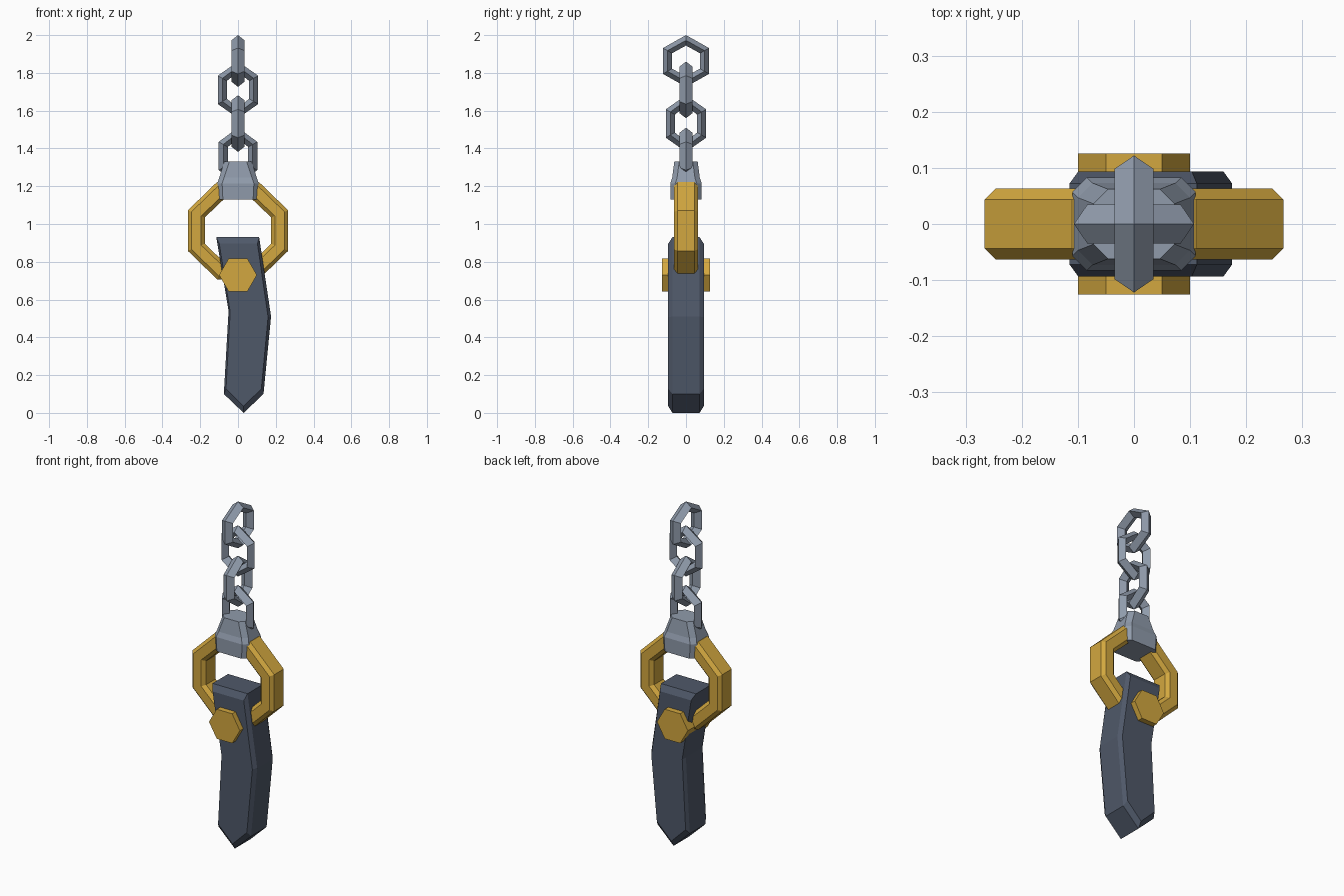
import bpy
import bmesh
from math import cos, sin, pi

cube = bpy.data.objects.get("Cube")
if cube:
    bpy.data.objects.remove(cube, do_unlink=True)


def material(name, rgb):
    m = bpy.data.materials.new(name)
    m.use_nodes = True
    m.diffuse_color = (*rgb, 1)
    m.node_tree.nodes["Principled BSDF"].inputs["Base Color"].default_value = (*rgb, 1)
    return m


steel = material("steel grey", (0.28, 0.33, 0.41))
gold = material("gold", (0.65, 0.39, 0.05))
slate = material("dark slate", (0.078, 0.098, 0.141))


def loft(name, rings, mat, closed=False):
    """Skin a list of point loops; closed joins the last loop to the first."""
    bm = bmesh.new()
    loops = [[bm.verts.new(p) for p in ring] for ring in rings]
    n = len(loops[0])
    pairs = list(zip(loops, loops[1:]))
    if closed:
        pairs.append((loops[-1], loops[0]))
    else:
        bm.faces.new(loops[0])
        bm.faces.new(loops[-1])
    for a, b in pairs:
        for i in range(n):
            j = (i + 1) % n
            bm.faces.new((a[i], a[j], b[j], b[i]))
    bmesh.ops.recalc_face_normals(bm, faces=bm.faces)
    me = bpy.data.meshes.new(name)
    bm.to_mesh(me)
    bm.free()
    me.materials.append(mat)
    ob = bpy.data.objects.new(name, me)
    bpy.context.collection.objects.link(ob)
    return ob


def polygon_ring(name, sides, start, rx, rz, z, section, mat, turned=False):
    """Upright ring; section holds (inset from rim, sideways offset) pairs."""
    rings = []
    for k in range(sides):
        a = start + 2 * pi * k / sides
        ring = []
        for inset, side in section:
            d = inset / cos(pi / sides)
            u, w = cos(a) * (rx - d), z + sin(a) * (rz - d)
            ring.append((side, u, w) if turned else (u, side, w))
        rings.append(ring)
    return loft(name, rings, mat, closed=True)


# Chain of alternating hexagonal links with diamond section
diamond = [(0, 0), (0.024, 0.035), (0.048, 0), (0.024, -0.035)]
links = [(0.122, 0.137, 1.863), (0.107, 0.15, 1.71),
         (0.107, 0.15, 1.532), (0.102, 0.15, 1.36)]
for i, (half_width, half_height, z) in enumerate(links):
    polygon_ring(f"chain_link_{i + 1}", 6, pi / 2, half_width / cos(pi / 6),
                 half_height, z, diamond, steel, turned=i % 2 == 0)


# Collar clamping the chain to the ring
def cut_corner_loop(hx, hy, z, c=0.026):
    quarter = [(hx, hy - c), (hx - c, hy)]
    pts = quarter + [(-x, y) for x, y in reversed(quarter)]
    pts += [(-x, -y) for x, y in pts]
    return [(x, y, z) for x, y in pts]


levels = [(0.106, 0.081, 1.13), (0.11, 0.083, 1.215),
          (0.1, 0.073, 1.245), (0.072, 0.062, 1.33)]
loft("collar", [cut_corner_loop(*lv) for lv in levels], steel)

# Octagonal ring with chamfered section
w, t, c = 0.09, 0.063, 0.019
section = [(0, t - c), (c, t), (w - c, t), (w, t - c)]
section += [(d, -s) for d, s in reversed(section)]
radius = 0.266 / cos(pi / 8)
polygon_ring("ring", 8, pi / 8, radius, radius * 0.97, 0.965, section, gold)

# Bent pendant bar with a pointed foot and chamfered faces
outline = [(-0.115, 0.93), (0.112, 0.93), (0.175, 0.51), (0.135, 0.10),
           (0.03, 0), (-0.075, 0.10), (-0.05, 0.54)]


def bar_loop(y, sx, sz):
    return [(0.03 + (x - 0.03) * sx, y, 0.47 + (z - 0.47) * sz) for x, z in outline]


loft("pendant_bar", [bar_loop(-0.094, 0.89, 0.925), bar_loop(-0.072, 1, 1),
                     bar_loop(0.072, 1, 1), bar_loop(0.094, 0.89, 0.925)], slate)

# Hexagonal bolt through the bar
loft("bolt", [[(0.1 * cos(k * pi / 3), y, 0.73 + 0.1 * sin(k * pi / 3))
               for k in range(6)] for y in (-0.126, 0.126)], gold)
